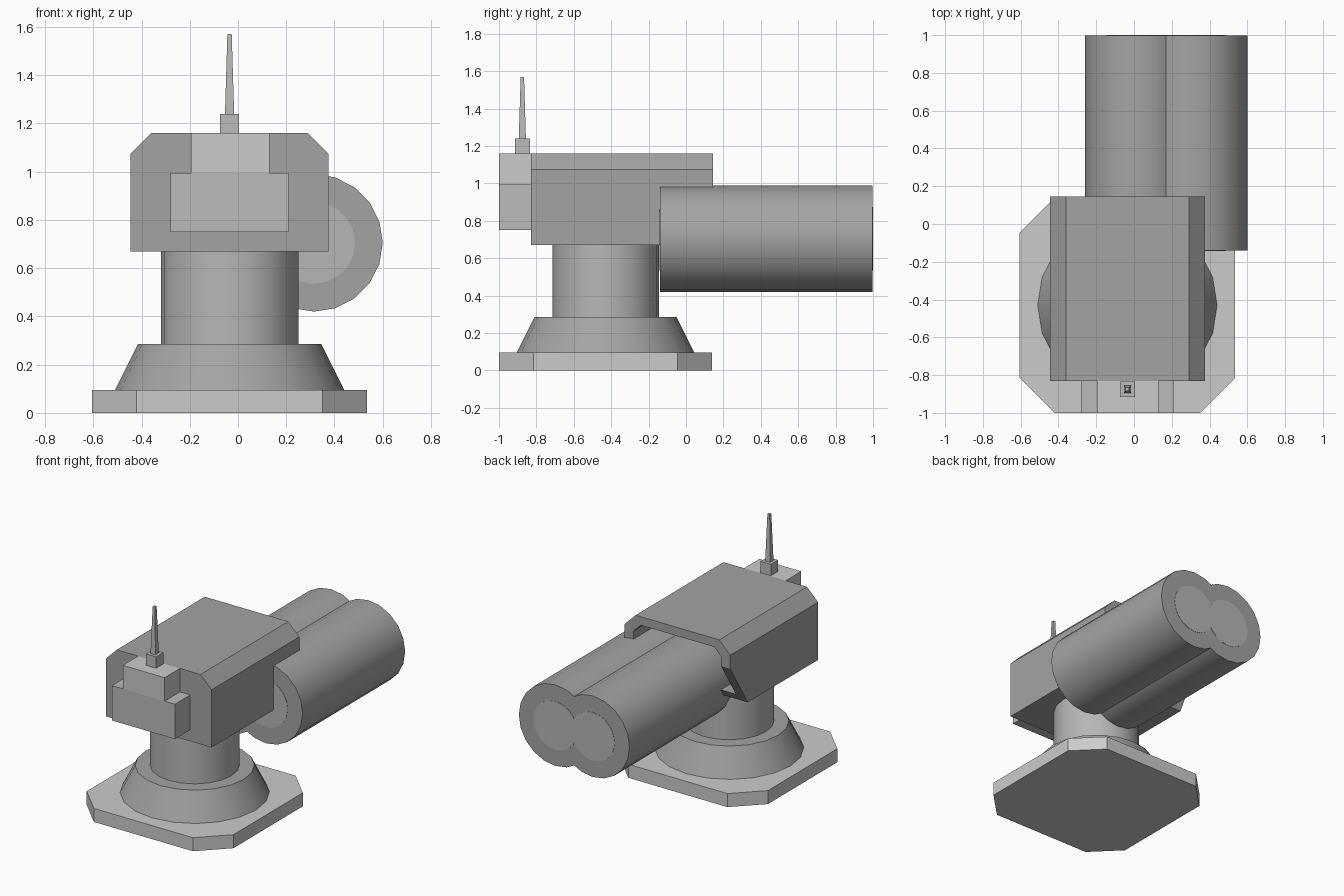
import bpy, bmesh, math

if "Cube" in bpy.data.objects:
    bpy.data.objects.remove(bpy.data.objects["Cube"])

CX, CY = -0.035, -0.43   # turret axis
SIDES = 20
DARK, MID, SOFT, PALE, LIGHT = 0.37, 0.42, 0.47, 0.50, 0.60   # grey tones


def grey(tone):
    name = f"grey_{round(tone * 100)}"
    mat = bpy.data.materials.get(name) or bpy.data.materials.new(name)
    mat.diffuse_color = (tone, tone, tone, 1)
    mat.use_nodes = True
    mat.node_tree.nodes["Principled BSDF"].inputs["Base Color"].default_value = mat.diffuse_color
    return mat


def loft(name, rings, tone, smooth=False):
    """Skin a stack of equal-length point rings and cap both ends."""
    bm = bmesh.new()
    loops = [[bm.verts.new(p) for p in ring] for ring in rings]
    n = len(loops[0])
    for a, b in zip(loops, loops[1:]):
        for i in range(n):
            j = (i + 1) % n
            bm.faces.new((a[i], a[j], b[j], b[i]))
    bm.faces.new(loops[0])
    bm.faces.new(loops[-1])
    bmesh.ops.recalc_face_normals(bm, faces=bm.faces)
    mesh = bpy.data.meshes.new(name)
    bm.to_mesh(mesh)
    bm.free()
    mesh.materials.append(grey(tone))
    ob = bpy.data.objects.new(name, mesh)
    bpy.context.collection.objects.link(ob)
    if smooth:
        bpy.context.view_layer.objects.active = ob
        ob.select_set(True)
        bpy.ops.object.shade_smooth_by_angle(angle=math.radians(30))
        ob.select_set(False)
    return ob


def box(name, x0, x1, y0, y1, z0, z1, tone):
    return loft(name, [[(x0, y0, z), (x1, y0, z), (x1, y1, z), (x0, y1, z)] for z in (z0, z1)], tone)


def circle(r):
    return [(r * math.cos(2 * math.pi * i / SIDES), r * math.sin(2 * math.pi * i / SIDES))
            for i in range(SIDES)]


# Base plate with cut corners
h, c = 0.57, 0.385
plate = [(-c, -h), (c, -h), (h, -c), (h, c), (c, h), (-c, h), (-h, c), (-h, -c)]
loft("base_plate", [[(CX + x, CY + y, z) for x, y in plate] for z in (0, 0.095)], LIGHT)

# Tapered foot and round neck
for name, profile, tone in (("tapered_foot", [(0.475, 0.095), (0.38, 0.285)], DARK),
                            ("neck", [(0.285, 0.28), (0.285, 0.70)], SOFT)):
    loft(name, [[(CX + x, CY + y, z) for x, y in circle(r)] for r, z in profile], tone, True)


# Housing: hollow at the back, with side walls raked forward at the bottom
def section(half, bottom, knee, top, cut):
    right = [(half, bottom), (half, knee), (half, top - cut), (half - cut, top)]
    return right + [(-x, z) for x, z in reversed(right)]


def rear(z):
    return 0.145 - max(0, 0.98 - z) * 0.63


outer = section(0.41, 0.67, 0.98, 1.16, 0.085)
inner = section(0.34, 0.72, 0.98, 1.10, 0.055)
loft("housing", [[(CX + x, -0.83, z) for x, z in outer],
                 [(CX + x, rear(z), z) for x, z in outer],
                 [(CX + x, rear(z), z) for x, z in inner],
                 [(CX + x, -0.145, z) for x, z in inner]], DARK)

# Twin overlapping tubes, each with a paler disc at both ends
for side, x0 in (("left", 0.025), ("right", 0.315)):
    for part, r, y0, y1, tone in (("tube", 0.285, -0.14, 0.998, DARK),
                                  ("tube_discs", 0.17, -0.142, 1.0, SOFT)):
        loft(f"{side}_{part}", [[(x0 + x, y, 0.705 + z) for x, z in circle(r)]
                                for y in (y0, y1)], tone, True)

# Stepped front box
box("front_box_lower", -0.28, 0.21, -1.0, -0.83, 0.75, 0.995, PALE)
box("front_box_upper", -0.195, 0.13, -1.0, -0.83, 0.995, 1.16, LIGHT)

# Antenna socket and tapered mast
box("antenna_socket", CX - 0.04, CX + 0.04, -0.915, -0.835, 1.16, 1.24, PALE)
loft("antenna_mast", [[(CX + sx * r, -0.875 + sy * r, z)
                       for sx, sy in ((-1, -1), (1, -1), (1, 1), (-1, 1))]
                      for r, z in ((0.019, 1.24), (0.009, 1.57))], PALE)
